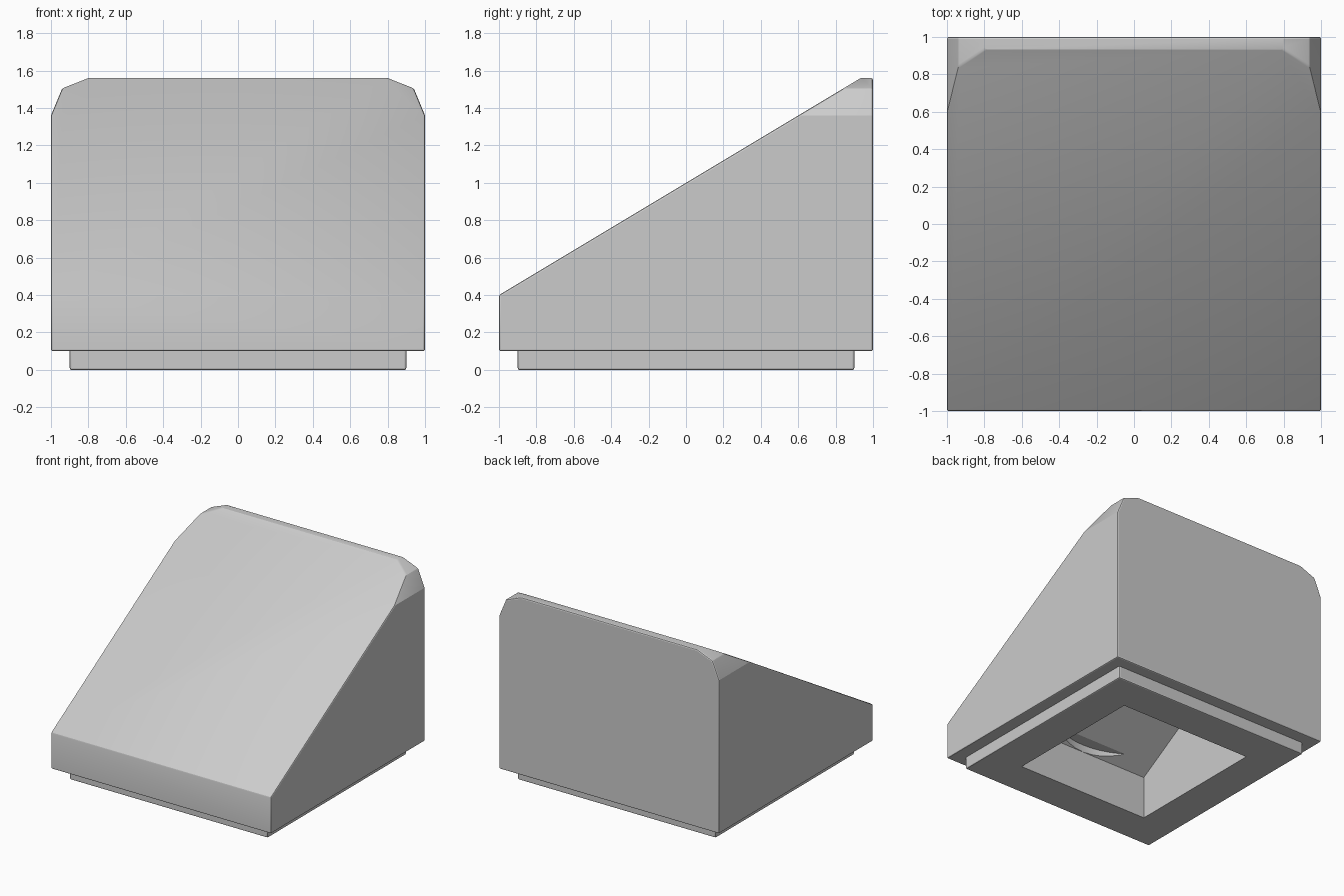
import bpy, bmesh
from mathutils import Vector

if "Cube" in bpy.data.objects:
    bpy.data.objects.remove(bpy.data.objects["Cube"])


def prism(name, profile, axis, half):
    """Extrude a 2D profile symmetrically along x (profile = y,z) or y (profile = x,z)."""
    bm = bmesh.new()
    if axis == 'X':
        verts = [bm.verts.new((-half, a, b)) for a, b in profile]
        move = Vector((2 * half, 0, 0))
    else:
        verts = [bm.verts.new((a, -half, b)) for a, b in profile]
        move = Vector((0, 2 * half, 0))
    face = bm.faces.new(verts)
    ext = bmesh.ops.extrude_face_region(bm, geom=[face])
    bmesh.ops.translate(bm, vec=move,
                        verts=[v for v in ext['geom'] if isinstance(v, bmesh.types.BMVert)])
    bmesh.ops.recalc_face_normals(bm, faces=bm.faces)
    mesh = bpy.data.meshes.new(name)
    bm.to_mesh(mesh)
    bm.free()
    obj = bpy.data.objects.new(name, mesh)
    bpy.context.collection.objects.link(obj)
    return obj


def apply(obj, kind, **settings):
    mod = obj.modifiers.new(kind.title(), kind)
    for key, value in settings.items():
        setattr(mod, key, value)
    bpy.context.view_layer.objects.active = obj
    bpy.ops.object.modifier_apply(modifier=mod.name)


def combine(obj, other, operation):
    apply(obj, 'BOOLEAN', object=other, operation=operation, solver='EXACT')
    bpy.data.objects.remove(other)


# Wedge body with a narrow flat ridge at the back
body = prism('sloped_block', [(-1, 0.1), (1, 0.1), (1, 1.56), (0.933, 1.56), (-1, 0.4)], 'X', 1)

# Clip the two upper corners with the front outline
corner = [(1, 1.36), (0.94, 1.505), (0.8, 1.56)]
outline = [(1.2, 0), (1.2, 1.36)] + corner[:1] + corner[1:] + [(0.8, 1.8)]
for side in (1, -1):
    clip = [(side * x, z) for x, z in corner + [(0.8, 1.8), (1.2, 1.8), (1.2, 1.36)]]
    combine(body, prism('corner_clip', clip, 'Y', 1.2), 'DIFFERENCE')
apply(body, 'BEVEL', width=0.01, segments=2, limit_method='ANGLE', angle_limit=0.6)

# Inset foot under the body
foot = prism('foot', [(-0.9, 0), (0.9, 0), (0.9, 0.2), (-0.9, 0.2)], 'X', 0.9)
apply(foot, 'BEVEL', width=0.01, segments=2, limit_method='ANGLE')
combine(body, foot, 'UNION')

# Square hollow with a ceiling parallel to the slope
hollow = prism('hollow', [(-0.6, -0.1), (0.6, -0.1), (0.6, 1.07), (-0.6, 0.35)], 'X', 0.6)
combine(body, hollow, 'DIFFERENCE')

# Round clearance that leaves a crescent notch in the ceiling
bpy.ops.mesh.primitive_cylinder_add(vertices=48, radius=0.599, depth=0.51, location=(0, 0, 0.155))
combine(body, bpy.context.object, 'DIFFERENCE')

# Keep flat faces crisp
bpy.ops.object.select_all(action='DESELECT')
body.select_set(True)
bpy.context.view_layer.objects.active = body
bpy.ops.object.shade_smooth_by_angle(angle=0.35)
